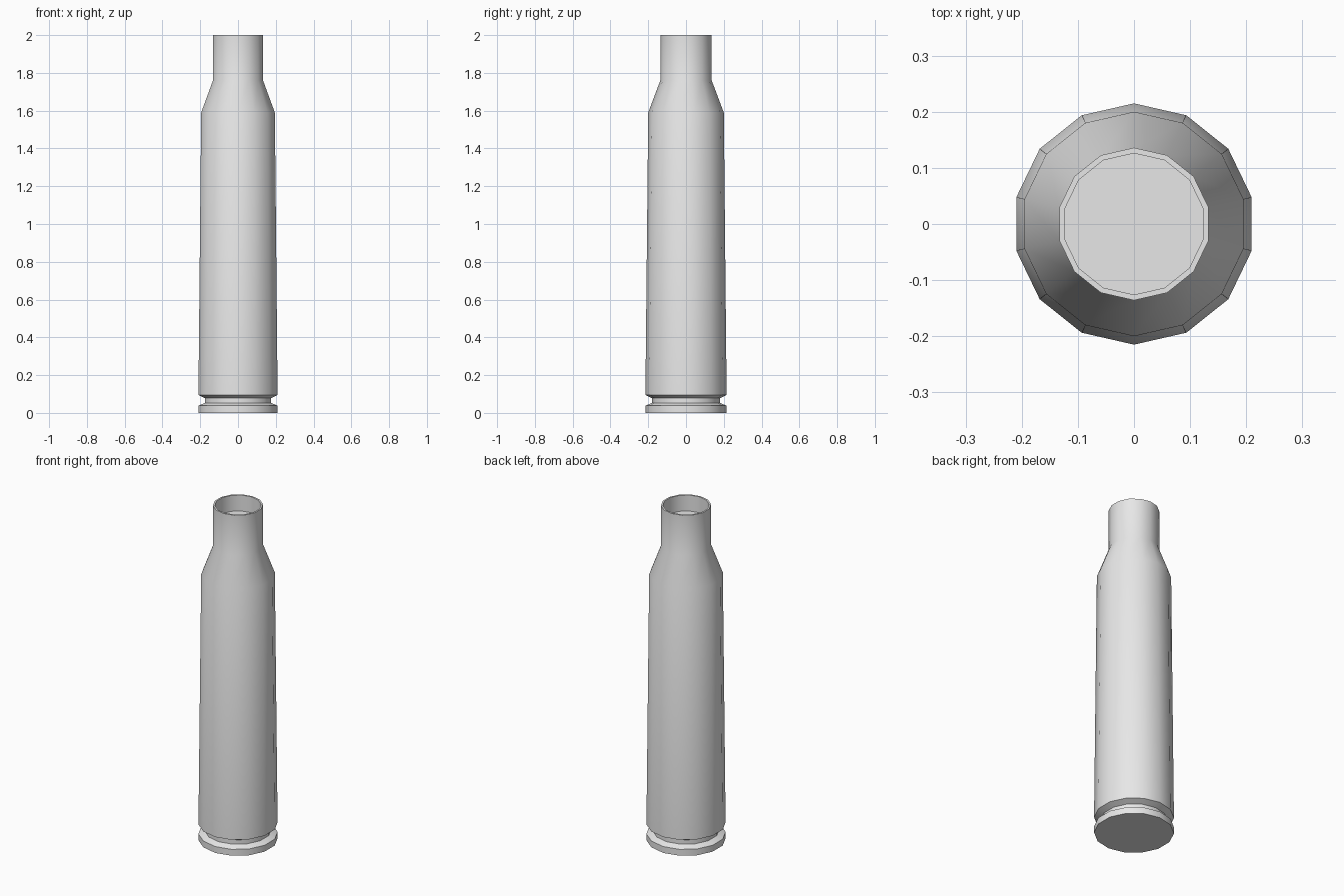
import bpy
import bmesh
import math

cube = bpy.data.objects.get("Cube")
if cube:
    bpy.data.objects.remove(cube, do_unlink=True)

SIDES = 14

# Single metal colour
metal = bpy.data.materials.new("grey_metal")
metal.use_nodes = True
colour = (0.8, 0.8, 0.8, 1)
metal.diffuse_color = colour
metal.node_tree.nodes["Principled BSDF"].inputs["Base Color"].default_value = colour


def turned_part(name, profile):
    """Revolve (radius, height) points and close both ends with flat caps."""
    bm = bmesh.new()
    rings = []
    for radius, z in profile:
        angles = [math.pi / 2 + math.tau * i / SIDES for i in range(SIDES)]
        rings.append([bm.verts.new((radius * math.cos(a), radius * math.sin(a), z))
                      for a in angles])
    for low, high in zip(rings, rings[1:]):
        for i in range(SIDES):
            j = (i + 1) % SIDES
            bm.faces.new((low[i], low[j], high[j], high[i]))
    bm.faces.new(rings[0][::-1])
    bm.faces.new(rings[-1])
    mesh = bpy.data.meshes.new(name)
    bm.to_mesh(mesh)
    bm.free()
    mesh.materials.append(metal)
    obj = bpy.data.objects.new(name, mesh)
    bpy.context.collection.objects.link(obj)
    bpy.ops.object.select_all(action="DESELECT")
    obj.select_set(True)
    bpy.context.view_layer.objects.active = obj
    bpy.ops.object.shade_smooth_by_angle(angle=math.radians(30))
    return obj


base_rim = [(0.215, 0), (0.215, 0.038)]
groove = [(0.18, 0.053), (0.18, 0.078)]
body = [(0.215, 0.095), (0.2, 1.59)]
neck = [(0.136, 1.76), (0.136, 2)]
mouth = [(0.126, 2), (0.126, 1.905)]
turned_part("casing", base_rim + groove + body + neck + mouth)
